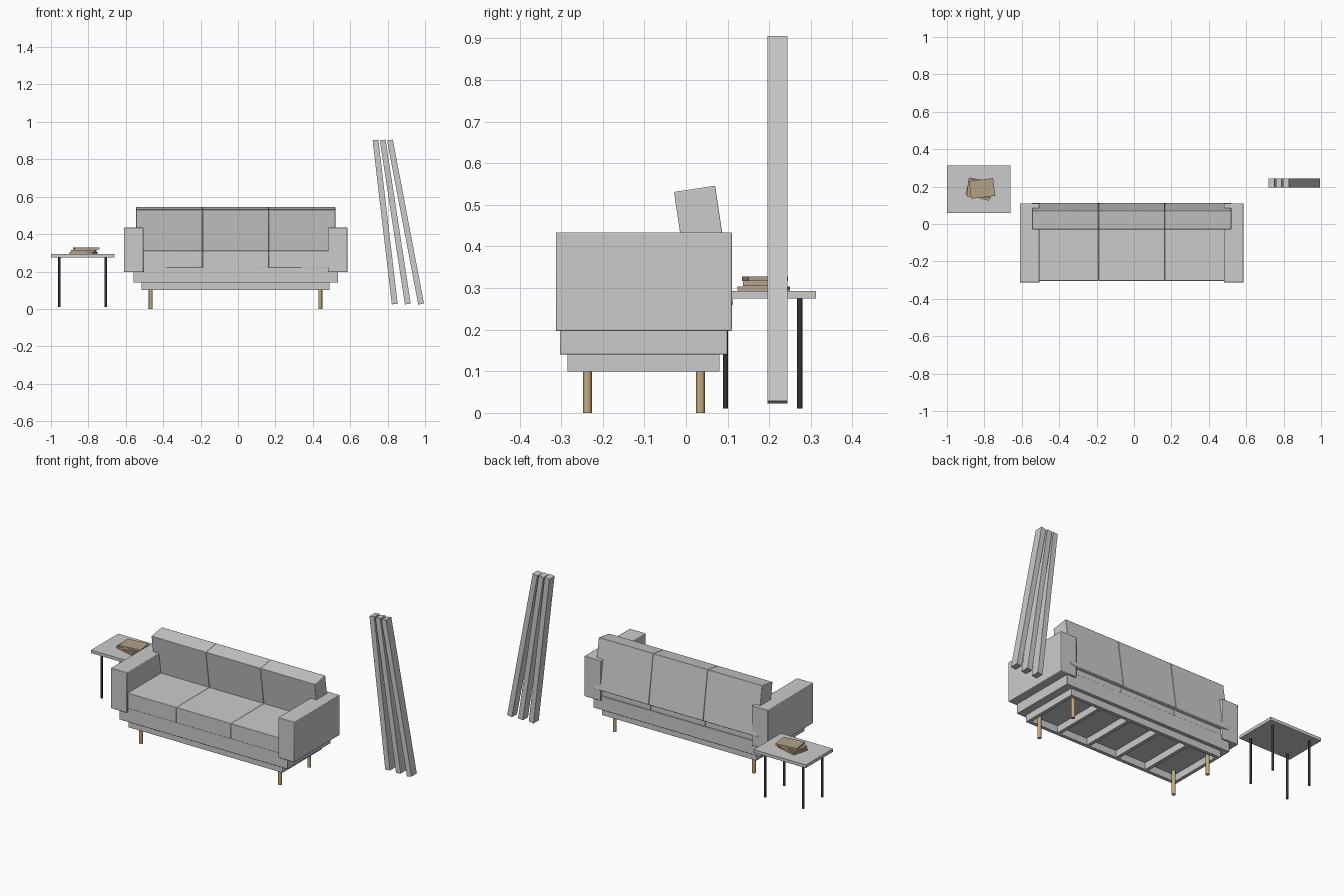
import bpy, bmesh, math
from mathutils import Matrix, Vector

if "Cube" in bpy.data.objects:
    bpy.data.objects.remove(bpy.data.objects["Cube"])


def material(name, rgb):
    m = bpy.data.materials.new(name)
    m.diffuse_color = (*rgb, 1)
    m.use_nodes = True
    m.node_tree.nodes["Principled BSDF"].inputs["Base Color"].default_value = m.diffuse_color
    return m


WOOD = material("wood", (0.55, 0.40, 0.20))
DARK = material("dark_metal", (0.03, 0.035, 0.04))
PAPER = material("book_cover", (0.45, 0.36, 0.24))


def finish(bm, name, loc, rot, mat, bevel):
    me = bpy.data.meshes.new(name)
    bm.to_mesh(me)
    bm.free()
    ob = bpy.data.objects.new(name, me)
    bpy.context.collection.objects.link(ob)
    ob.location, ob.rotation_euler = loc, rot
    if mat:
        me.materials.append(mat)
    if bevel:
        b = ob.modifiers.new("soft_edges", 'BEVEL')
        b.width, b.segments = bevel, 2
    bpy.ops.object.select_all(action='DESELECT')
    bpy.context.view_layer.objects.active = ob
    ob.select_set(True)
    bpy.ops.object.shade_smooth_by_angle(angle=math.radians(40))
    return ob


def block(name, loc, size, rot=(0, 0, 0), mat=None, bevel=0.0):
    bm = bmesh.new()
    bmesh.ops.create_cube(bm, size=1, matrix=Matrix.Diagonal((*size, 1)))
    return finish(bm, name, loc, rot, mat, bevel)


def box(name, x, y, z, mat=None, bevel=0.0):
    lo, hi = Vector((x[0], y[0], z[0])), Vector((x[1], y[1], z[1]))
    return block(name, (lo + hi) / 2, hi - lo, mat=mat, bevel=bevel)


def rod(name, x, y, z0, z1, r, mat):
    bm = bmesh.new()
    bmesh.ops.create_cone(bm, cap_ends=True, segments=12, radius1=r, radius2=r, depth=z1 - z0)
    return finish(bm, name, (x, y, (z0 + z1) / 2), (0, 0, 0), mat, 0)


# Sofa base
box("sofa_base", (-0.56, 0.535), (-0.303, 0.10), (0.14, 0.222), bevel=0.002)

# Open under-frame: front and back rails, end rails, cross slats
for name, y in (("front_rail", (-0.285, -0.265)), ("back_rail", (0.06, 0.08))):
    box(name, (-0.515, 0.49), y, (0.10, 0.14))
for i in range(6):
    x = -0.515 + i * 0.985 / 5
    box("cross_slat", (x, x + 0.02), (-0.265, 0.06), (0.10, 0.14))

# Sofa legs
for x in (-0.467, 0.44):
    for y in (-0.237, 0.035):
        rod("sofa_leg", x, y, 0, 0.14, 0.0105, WOOD)

# Arms
for x in ((-0.61, -0.505), (0.48, 0.585)):
    box("sofa_arm", x, (-0.313, 0.11), (0.197, 0.434), bevel=0.003)

# Seat cushions and forward-tilted back cushions
for i in range(3):
    x = -0.545 + i * 0.355
    box("seat_cushion", (x, x + 0.355), (-0.304, 0.095), (0.22, 0.311), bevel=0.003)
    tilt, h = 0.15, 0.29
    centre = (x + 0.1775, 0.0205 + math.sin(tilt) * h / 2, 0.5385 - math.cos(tilt) * h / 2)
    block("back_cushion", centre, (0.355, 0.10, h), rot=(tilt, 0, 0), bevel=0.003)

# Side table
box("table_top", (-1.0, -0.66), (0.06, 0.313), (0.275, 0.293))
for x in (-0.955, -0.707):
    for y in (0.095, 0.273):
        rod("table_leg", x, y, 0.01, 0.276, 0.0065, DARK)

# Stack of books
for i, (x, y, a) in enumerate(((-0.827, 0.187, -15), (-0.825, 0.190, -5), (-0.812, 0.190, 7))):
    block("book", (x, y, 0.299 + i * 0.0115), (0.13, 0.095, 0.0105),
          rot=(0, 0, math.radians(a)), mat=PAPER)

# Three leaning planks
for top_x, bottom_x in ((0.735, 0.838), (0.7735, 0.908), (0.8125, 0.979)):
    top, bottom = Vector((top_x, 0.22, 0.903)), Vector((bottom_x, 0.22, 0.026))
    d = top - bottom
    block("leaning_plank", (top + bottom) / 2, (0.031, 0.049, d.length),
          rot=(0, math.atan2(d.x, d.z), 0))
